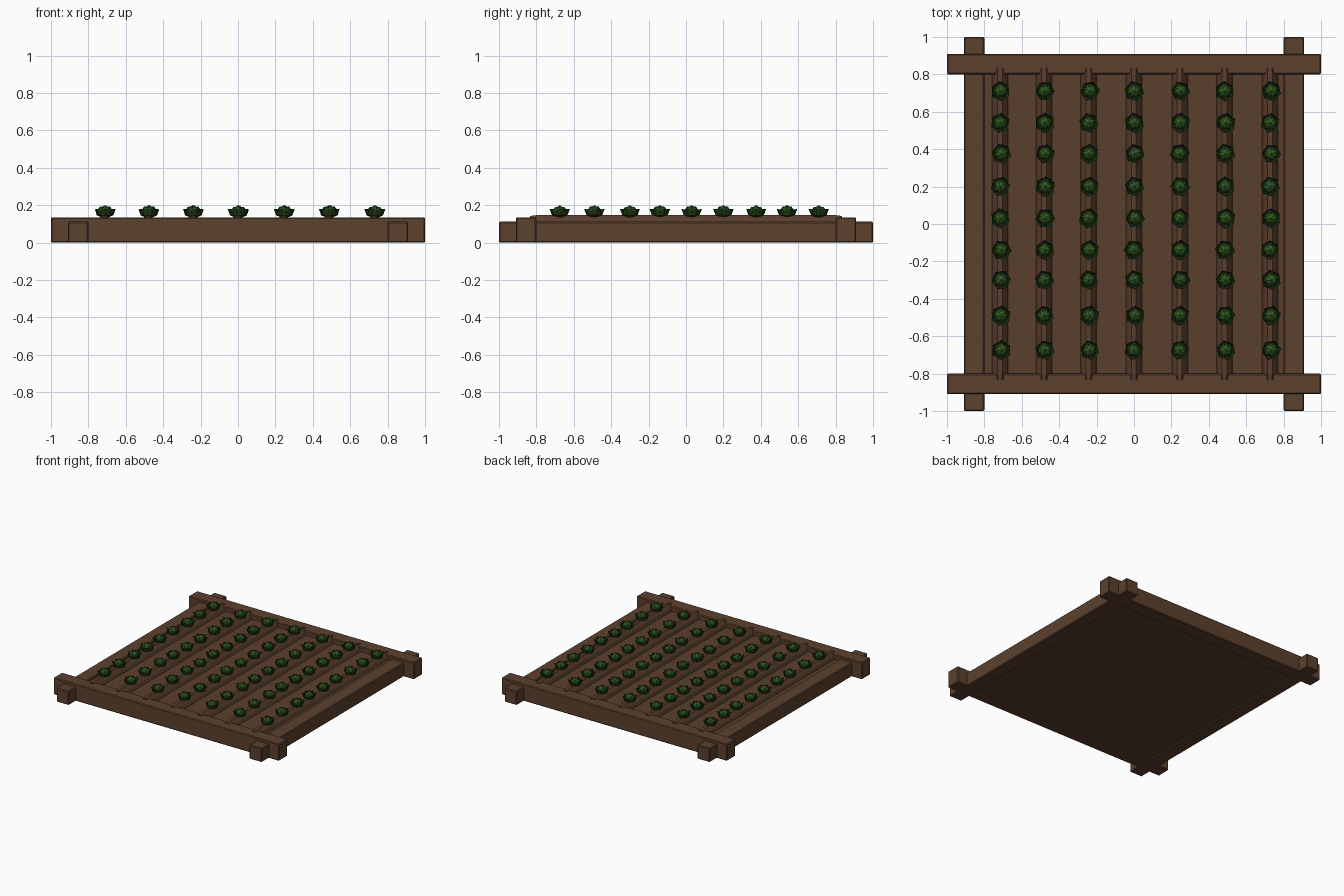
import bpy, bmesh, math, random
from mathutils import Vector

if "Cube" in bpy.data.objects:
    bpy.data.objects.remove(bpy.data.objects["Cube"])

random.seed(4)


def material(name, rgb):
    m = bpy.data.materials.new(name)
    m.diffuse_color = (*rgb, 1)
    m.use_nodes = True
    m.node_tree.nodes["Principled BSDF"].inputs["Base Color"].default_value = m.diffuse_color
    return m


WOOD = material("brown wood", (0.107, 0.052, 0.027))
SOIL = material("brown soil", (0.102, 0.049, 0.025))
DARK = material("dark green leaf", (0.013, 0.045, 0.008))
MID = material("green leaf", (0.020, 0.070, 0.011))
LIGHT = material("light green heart", (0.036, 0.115, 0.017))


def to_object(name, bm, mats):
    me = bpy.data.meshes.new(name)
    bm.to_mesh(me)
    bm.free()
    for m in mats:
        me.materials.append(m)
    ob = bpy.data.objects.new(name, me)
    bpy.context.collection.objects.link(ob)
    return ob


def box(name, x0, x1, y0, y1, z0, z1, mat, bevel=0.0):
    bm = bmesh.new()
    bmesh.ops.create_cube(bm, size=1)
    for v in bm.verts:
        v.co = Vector(((x0 + x1) / 2 + v.co.x * (x1 - x0),
                       (y0 + y1) / 2 + v.co.y * (y1 - y0),
                       (z0 + z1) / 2 + v.co.z * (z1 - z0)))
    if bevel:
        bmesh.ops.bevel(bm, geom=bm.edges[:], offset=bevel, segments=1, affect='EDGES')
    return to_object(name, bm, [mat])


# Crossed timber frame
for s, a, b in ((-1, "front", "left"), (1, "back", "right")):
    lo, hi = sorted((s * 0.80, s * 0.91))
    box(a + "_beam", -1, 1, lo, hi, 0, 0.135, WOOD, 0.006)
    box(b + "_beam", lo, hi, -1, 1, 0, 0.112, WOOD, 0.006)

# Soil bed
box("soil_bed", -0.81, 0.81, -0.81, 0.81, 0.012, 0.098, SOIL)

# Raised ridges with tapered ends that run slightly over the end beams
PROFILE = [(-0.046, 0.09), (-0.034, 0.122), (-0.014, 0.147),
           (0.012, 0.147), (0.032, 0.122), (0.046, 0.09)]


def ridge(name, x):
    bm = bmesh.new()
    rings = []
    for y, k in ((-0.835, 0.8), (-0.80, 1), (0.80, 1), (0.835, 0.8)):
        rings.append([bm.verts.new((x + px * k, y, pz - (1 - k) * 0.025))
                      for px, pz in PROFILE])
    n = len(PROFILE)
    for a, b in zip(rings, rings[1:]):
        for i in range(n):
            bm.faces.new((a[i], a[(i + 1) % n], b[(i + 1) % n], b[i]))
    bm.faces.new(rings[0])
    bm.faces.new(rings[-1])
    bmesh.ops.recalc_face_normals(bm, faces=bm.faces[:])
    return to_object(name, bm, [SOIL])


# Cabbage: faceted heart wrapped in two rings of pointed leaves
def cabbage_mesh():
    bm = bmesh.new()
    bmesh.ops.create_icosphere(bm, subdivisions=1, radius=0.034)
    for v in bm.verts:
        v.co.z += 0.034
    for f in bm.faces:
        f.material_index = 2 if f.normal.z > 0.5 else 1

    def leaf(ang, mat, pts):
        # pts: (radius, half width, height) from root to tip
        c, s = math.cos(ang), math.sin(ang)
        rows = []
        for r, w, z in pts:
            rows.append([bm.verts.new(((r - e * e * 0.008) * c - e * w * s,
                                       (r - e * e * 0.008) * s + e * w * c, z))
                         for e in (-1, 0, 1)])
        faces = []
        for a, b in zip(rows, rows[1:]):
            for i in range(2):
                f = bm.faces.new((a[i], a[i + 1], b[i + 1], b[i]))
                f.material_index = mat
                faces.append(f)
        bmesh.ops.solidify(bm, geom=faces, thickness=0.002)

    for i in range(6):
        a = i * math.tau / 6
        leaf(a, 0, [(0.018, 0.010, 0.0), (0.044, 0.024, 0.012),
                    (0.052, 0.022, 0.034), (0.057, 0.007, 0.046)])
        leaf(a + math.pi / 6, 1, [(0.026, 0.012, 0.008), (0.040, 0.020, 0.026),
                                  (0.036, 0.017, 0.046), (0.027, 0.006, 0.059)])
    me = bpy.data.meshes.new("cabbage")
    bm.to_mesh(me)
    bm.free()
    for m in (DARK, MID, LIGHT):
        me.materials.append(m)
    return me


ROWS_X = (-0.715, -0.48, -0.242, 0.0, 0.245, 0.485, 0.728)
ROWS_Y = (0.71, 0.54, 0.375, 0.20, 0.03, -0.14, -0.30, -0.49, -0.675)
CABBAGE = cabbage_mesh()
for i, x in enumerate(ROWS_X):
    ridge("soil_ridge_%d" % (i + 1), x)
    for j, y in enumerate(ROWS_Y):
        ob = bpy.data.objects.new("cabbage_%d_%d" % (i + 1, j + 1), CABBAGE)
        ob.location = (x + random.uniform(-0.004, 0.004) + 0.003, y, 0.135)
        ob.rotation_euler.z = random.uniform(0, math.tau)
        s = random.uniform(0.92, 0.97)
        ob.scale = (s, s, s)
        bpy.context.collection.objects.link(ob)
